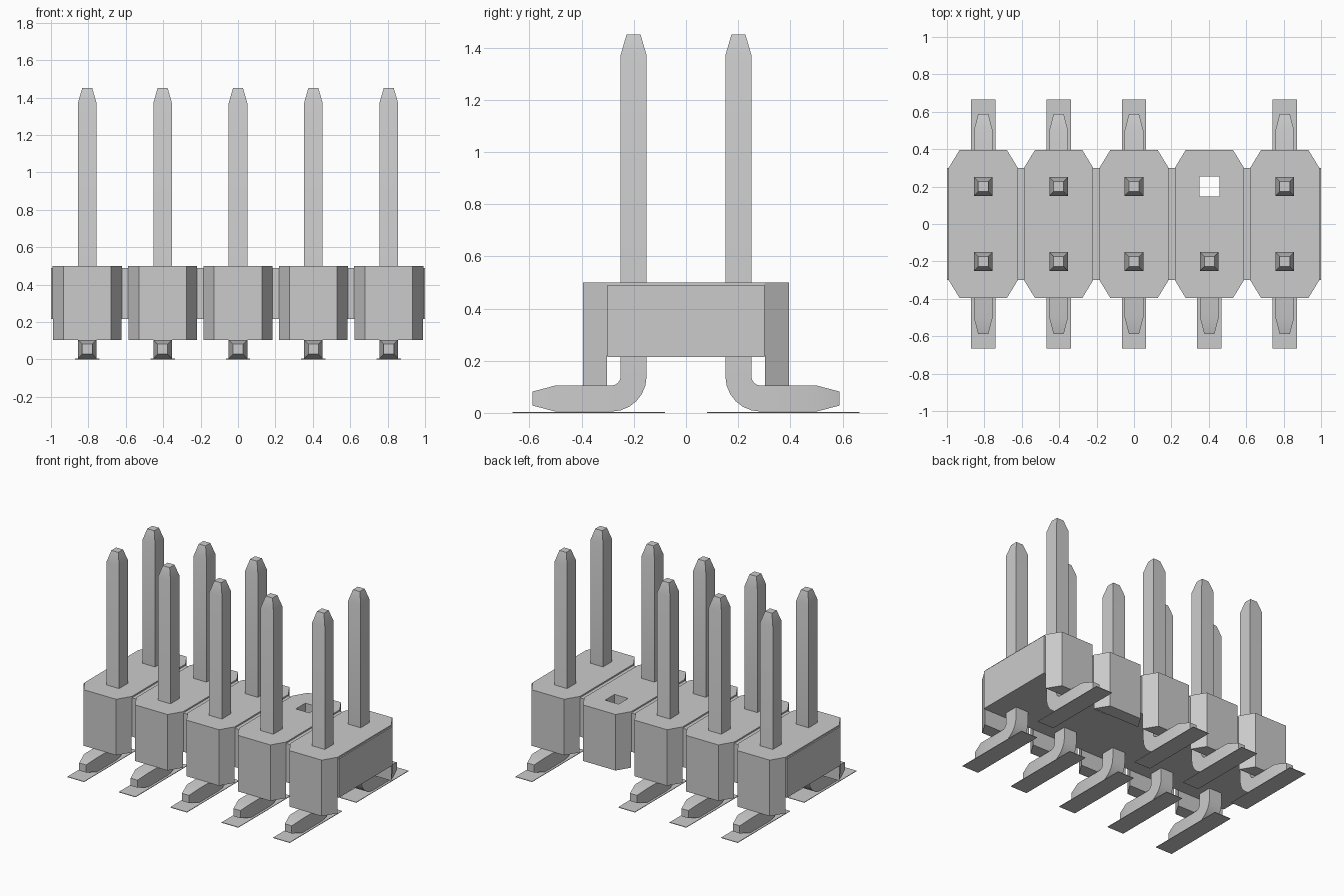
import bpy, bmesh, math

if "Cube" in bpy.data.objects:
    bpy.data.objects.remove(bpy.data.objects["Cube"], do_unlink=True)

grey = bpy.data.materials.new("light_grey")
grey.use_nodes = True
colour = (0.6, 0.6, 0.6, 1)
grey.diffuse_color = colour
grey.node_tree.nodes["Principled BSDF"].inputs["Base Color"].default_value = colour

PITCH = 0.403
ROW_Y = 0.201          # distance of each pin row from the middle
EMPTY = (3, 1)         # column and row left without a pin


def finish(name, bm):
    bmesh.ops.recalc_face_normals(bm, faces=bm.faces)
    mesh = bpy.data.meshes.new(name)
    bm.to_mesh(mesh)
    bm.free()
    mesh.materials.append(grey)
    ob = bpy.data.objects.new(name, mesh)
    bpy.context.collection.objects.link(ob)
    return ob


def prism(name, outline, z0, z1):
    bm = bmesh.new()
    face = bm.faces.new([bm.verts.new((x, y, z0)) for x, y in outline])
    top = bmesh.ops.extrude_face_region(bm, geom=[face])["geom"]
    bmesh.ops.translate(bm, vec=(0, 0, z1 - z0),
                        verts=[v for v in top if isinstance(v, bmesh.types.BMVert)])
    return finish(name, bm)


def box(name, x0, x1, y0, y1, z0, z1):
    return prism(name, [(x0, y0), (x1, y0), (x1, y1), (x0, y1)], z0, z1)


def cut(target, cutter):
    bpy.context.view_layer.objects.active = target
    mod = target.modifiers.new("cut", 'BOOLEAN')
    mod.operation = 'DIFFERENCE'
    mod.solver = 'EXACT'
    mod.object = cutter
    bpy.ops.object.modifier_apply(modifier=mod.name)


def pin(name, cx, side):
    # Stations along the bent pin: y, z, angle of the section, half thickness
    r, cy, cz = 0.085, ROW_Y + 0.085, 0.14
    stations = [(ROW_Y, 1.45, 0, 0.027), (ROW_Y, 1.37, 0, 0.05)]
    for i in range(7):
        a = math.pi / 2 * i / 6
        stations.append((cy - r * math.cos(a), cz - r * math.sin(a), a, 0.05))
    stations += [(0.50, 0.055, math.pi / 2, 0.05), (0.588, 0.055, math.pi / 2, 0.027)]
    bm = bmesh.new()
    rings = []
    for y, z, a, h in stations:
        ring = []
        for sx, sn in ((-1, -1), (1, -1), (1, 1), (-1, 1)):
            ring.append(bm.verts.new((cx + sx * h,
                                      side * (y + sn * h * math.cos(a)),
                                      z + sn * h * math.sin(a))))
        rings.append(ring)
    for a, b in zip(rings, rings[1:]):
        for i in range(4):
            j = (i + 1) % 4
            bm.faces.new((a[i], a[j], b[j], b[i]))
    bm.faces.new(rings[0])
    bm.faces.new(rings[-1])
    ob = finish(name, bm)
    bpy.ops.object.select_all(action='DESELECT')
    ob.select_set(True)
    bpy.context.view_layer.objects.active = ob
    bpy.ops.object.shade_smooth_by_angle(angle=math.radians(18))


# Connecting bar through all housing blocks
bar = box("housing_bar", -1, 1, -0.30, 0.30, 0.215, 0.49)

# Cutters for the hollow underside and the empty pin hole
tunnel = box("tunnel_cutter", -1.5, 1.5, -0.302, 0.302, -0.1, 0.22)
hx = (EMPTY[0] - 2) * PITCH
hole = box("hole_cutter", hx - 0.053, hx + 0.053, ROW_Y - 0.053, ROW_Y + 0.053, -0.2, 0.8)
cut(bar, hole)

for col in range(5):
    cx = (col - 2) * PITCH
    # Chamfered housing block with a leg at each end
    quarter = [(0.185, 0.30), (0.127, 0.395)]
    outline = (quarter + [(-x, y) for x, y in reversed(quarter)]
               + [(-x, -y) for x, y in quarter]
               + [(x, -y) for x, y in reversed(quarter)])
    block = prism(f"housing_block_{col + 1}", [(cx + x, y) for x, y in outline], 0.103, 0.5)
    cut(block, tunnel)
    if col == EMPTY[0]:
        cut(block, hole)
    # Bent pins and their flat solder pads
    for row, side in enumerate((-1, 1)):
        if (col, row) == EMPTY:
            continue
        label = f"{('front', 'back')[row]}_{col + 1}"
        pin("pin_" + label, cx, side)
        y0, y1 = sorted((side * 0.08, side * 0.665))
        box("solder_pad_" + label, cx - 0.065, cx + 0.065, y0, y1, 0, 0.004)

for helper in (tunnel, hole):
    bpy.data.objects.remove(helper, do_unlink=True)
